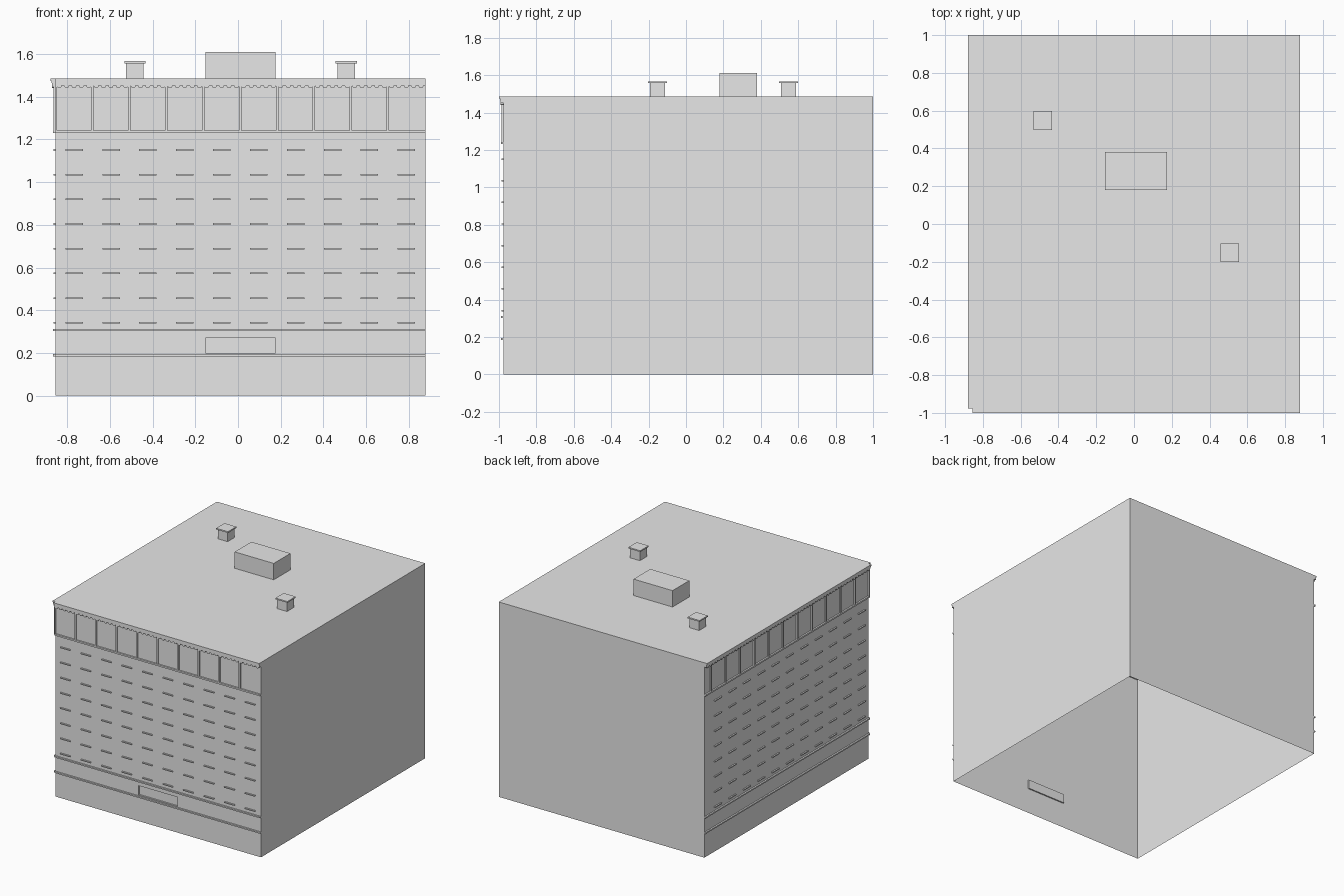
import bpy, bmesh, math

if "Cube" in bpy.data.objects:
    bpy.data.objects.remove(bpy.data.objects["Cube"])

X0, X1, Y0, Y1, TOP = -0.855, 0.878, -0.977, 1.0, 1.485
BAY = 0.173

stone = bpy.data.materials.new("pale grey stone")
stone.diffuse_color = (0.6, 0.6, 0.6, 1)
stone.use_nodes = True
stone.node_tree.nodes["Principled BSDF"].inputs["Base Color"].default_value = stone.diffuse_color
stone.diffuse_color = (0.8, 0.8, 0.8, 1)
stone.use_nodes = True
stone.node_tree.nodes["Principled BSDF"].inputs["Base Color"].default_value = stone.diffuse_color


def finish(name, bm, recalc=True):
    if recalc:
        bmesh.ops.recalc_face_normals(bm, faces=bm.faces)
    mesh = bpy.data.meshes.new(name)
    bm.to_mesh(mesh)
    bm.free()
    mesh.materials.append(stone)
    bpy.context.collection.objects.link(bpy.data.objects.new(name, mesh))


def add_box(bm, x0, x1, y0, y1, z0, z1):
    verts = bmesh.ops.create_cube(bm, size=1)["verts"]
    for v in verts:
        v.co = ((x0 + x1) / 2 + v.co.x * (x1 - x0),
                (y0 + y1) / 2 + v.co.y * (y1 - y0),
                (z0 + z1) / 2 + v.co.z * (z1 - z0))


def box(name, *dims):
    bm = bmesh.new()
    add_box(bm, *dims)
    finish(name, bm)


def place(side, u, out, z):
    """Point at distance u from the shared corner, raised from the wall."""
    if side == "front":
        return (X0 + u, Y0 - out, z)
    return (X0 - out, Y0 + u, z)


def wall_box(bm, side, u0, u1, z0, z1, out):
    a, b = place(side, u0, 0, z0), place(side, u1, out, z1)
    lo, hi = [min(p) for p in zip(a, b)], [max(p) for p in zip(a, b)]
    add_box(bm, lo[0], hi[0], lo[1], hi[1], z0, z1)


def scallops(bm, side, length):
    """Extruded trim strip with a row of half-round drops below it."""
    step, r, z, out = BAY / 5, 0.0115, 1.452, 0.016
    n = int(length / step)
    wall_box(bm, side, 0, length, z, 1.464, out)
    for i in range(n):
        c = (i + 0.5) * step
        arc = [(c + r * math.cos(t), z - r * math.sin(t))
               for t in (math.pi * k / 6 for k in range(7))]
        back = [bm.verts.new(place(side, u, 0, h)) for u, h in arc]
        face = [bm.verts.new(place(side, u, out, h)) for u, h in arc]
        bm.faces.new(face)
        bm.faces.new(back[::-1])
        for k in range(7):
            j = (k + 1) % 7
            bm.faces.new((back[k], back[j], face[j], face[k]))


# Main shell, open underneath, with a shallow recess over the entrance
bm = bmesh.new()
add_box(bm, X0, X1, Y0, Y1, 0, TOP)
bmesh.ops.recalc_face_normals(bm, faces=bm.faces)
bmesh.ops.delete(bm, geom=[f for f in bm.faces if f.normal.z < -0.5],
                 context="FACES_ONLY")
front = next(f for f in bm.faces if f.normal.y < -0.5)
bmesh.ops.inset_individual(bm, faces=[front], thickness=0.05)
for v in front.verts:
    v.co.x = -0.153 if v.co.x < 0 else 0.176
    v.co.z = 0.2 if v.co.z < 0.7 else 0.27
ring = bmesh.ops.inset_individual(bm, faces=[front], thickness=0.0001)
for v in front.verts:
    v.co.y = Y0 + 0.01
finish("building_shell", bm, recalc=False)

# Trim on the two decorated street walls
for side, length, bays in (("front", X1 - X0, 10), ("left", Y1 - Y0, 11)):
    bm = bmesh.new()
    for z0, z1 in ((0.184, 0.194), (0.302, 0.312), (1.231, 1.243)):
        wall_box(bm, side, 0, length, z0, z1, 0.012)
    finish(side + "_string_courses", bm)

    bm = bmesh.new()
    wall_box(bm, side, 0, length, 1.475, TOP, 0.023)
    wall_box(bm, side, 0, length, 1.464, 1.475, 0.0185)
    finish(side + "_cornice", bm)

    bm = bmesh.new()
    scallops(bm, side, length)
    finish(side + "_scalloped_trim", bm)

    # Window sills, eight storeys
    bm = bmesh.new()
    for row in range(8):
        z = 0.341 + row * 0.1157
        for i in range(bays):
            c = 0.087 + i * BAY
            wall_box(bm, side, c - 0.041, c + 0.041, z - 0.0038, z + 0.0038, 0.01)
    finish(side + "_window_sills", bm)

    # Slim pilasters of the top storey
    bm = bmesh.new()
    for i in range(bays + (side == "left")):
        u = i * BAY
        wall_box(bm, side, max(u - 0.006, 0), u + 0.006, 1.243, 1.452, 0.01)
    finish(side + "_pilasters", bm)

# Rooftop structures
box("roof_house", -0.153, 0.176, 0.179, 0.38, TOP, 1.61)
for name, x, y in (("rear_vent", -0.483, 0.548), ("front_vent", 0.507, -0.152)):
    box(name + "_shaft", x - 0.041, x + 0.041, y - 0.041, y + 0.041, TOP, 1.557)
    box(name + "_cap", x - 0.05, x + 0.05, y - 0.05, y + 0.05, 1.557, 1.567)
